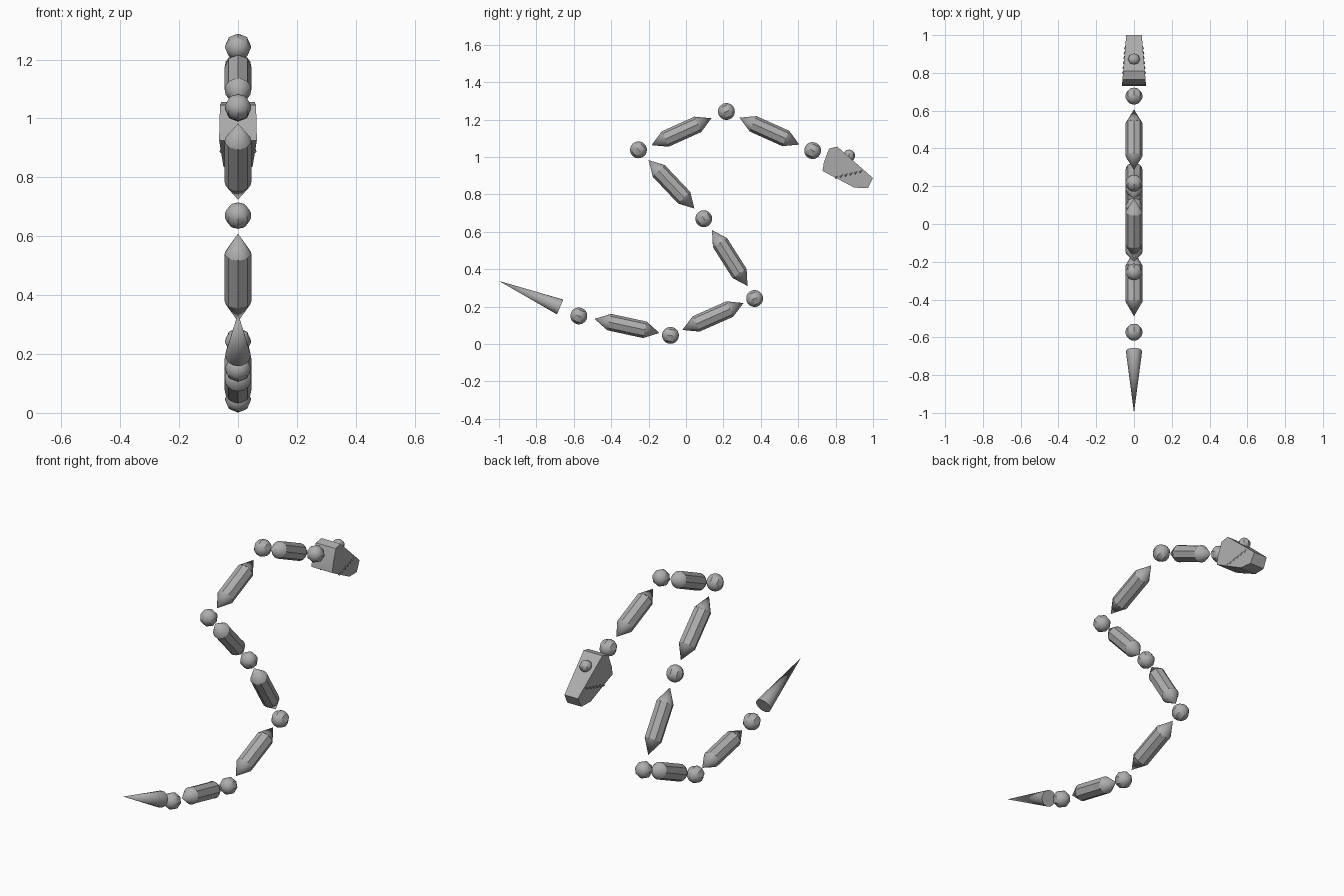
import bpy, bmesh, math
from mathutils import Matrix, Vector

if "Cube" in bpy.data.objects:
    bpy.data.objects.remove(bpy.data.objects["Cube"])

grey = bpy.data.materials.new("grey")
grey.diffuse_color = (0.42, 0.42, 0.42, 1)
grey.use_nodes = True
grey.node_tree.nodes["Principled BSDF"].inputs["Base Color"].default_value = grey.diffuse_color
R = 0.045


def finish(bm, name, matrix=None, angle=40):
    """Turn a bmesh into a named object, smooth below the given angle."""
    if matrix:
        bm.transform(matrix)
    bmesh.ops.recalc_face_normals(bm, faces=bm.faces)
    mesh = bpy.data.meshes.new(name)
    bm.to_mesh(mesh)
    bm.free()
    mesh.materials.append(grey)
    obj = bpy.data.objects.new(name, mesh)
    bpy.context.collection.objects.link(obj)
    bpy.ops.object.select_all(action='DESELECT')
    obj.select_set(True)
    bpy.context.view_layer.objects.active = obj
    bpy.ops.object.shade_smooth_by_angle(angle=math.radians(angle))
    return obj


def along(centre, direction):
    """Place a z-aligned part at (y, z), pointing along a (dy, dz) direction."""
    turn = Matrix.Rotation(math.atan2(-direction[0], direction[1]), 4, 'X')
    return Matrix.Translation((0, centre[0], centre[1])) @ turn


def cone(bm, sides, r1, r2, depth, z):
    bmesh.ops.create_cone(bm, cap_ends=True, segments=sides, radius1=r1, radius2=r2,
                          depth=depth, matrix=Matrix.Translation((0, 0, z)))


def ball(name, centre, direction, radius):
    bm = bmesh.new()
    bmesh.ops.create_uvsphere(bm, u_segments=8, v_segments=12, radius=radius)
    finish(bm, name, along(centre, direction))


# Body segments: eight-sided bar with a pointed cone at each end
segments = [((-0.489, 0.134), (-0.142, 0.059)), ((-0.019, 0.075), (0.307, 0.219)),
            ((0.329, 0.310), (0.139, 0.609)), ((0.045, 0.724), (-0.200, 0.983)),
            ((-0.184, 1.063), (0.136, 1.207)), ((0.286, 1.210), (0.606, 1.066))]
TIP = 0.08
directions = []
for i, (a, b) in enumerate(segments):
    a, b = Vector(a), Vector(b)
    d, bar = b - a, (b - a).length - 2 * TIP
    directions.append(d)
    place = along((a + b) / 2, d)
    bm = bmesh.new()
    cone(bm, 8, R, R, bar, 0)
    finish(bm, f"body_bar_{i + 1}", place)
    bm = bmesh.new()
    cone(bm, 16, R, 0, TIP, bar / 2 + TIP / 2)
    cone(bm, 16, 0, R, TIP, -bar / 2 - TIP / 2)
    finish(bm, f"body_tips_{i + 1}", place)

# Joint balls between the segments
tail_dir = Vector((0.327, -0.139))
joints = [(-0.573, 0.150), (-0.083, 0.046), (0.367, 0.243), (0.095, 0.670),
          (-0.254, 1.038), (0.216, 1.243), (0.677, 1.034)]
for i, (c, d) in enumerate(zip(joints, [tail_dir] + directions)):
    ball(f"joint_ball_{i + 1}", c, d, R)

# Tail: long tapering cone
bm = bmesh.new()
cone(bm, 16, 0, 0.043, tail_dir.length, 0)
finish(bm, "tail", along((-0.8365, 0.2675), tail_dir), 50)

# Head: side profile, narrowing towards the snout
profile = [(0.765, 1.045), (0.809, 1.055), (1.0, 0.887), (0.972, 0.833),
           (0.90, 0.836), (0.73, 0.925), (0.737, 0.97)]


def half_width(y):
    return 0.064 - 0.085 * (y - 0.73)


bm = bmesh.new()
left, right = ([bm.verts.new((s * half_width(y), y, z)) for y, z in profile] for s in (-1, 1))
bm.faces.new(left)
bm.faces.new(right)
for i in range(len(profile)):
    j = (i + 1) % len(profile)
    bm.faces.new((left[i], left[j], right[j], right[i]))
finish(bm, "head", angle=15)

# Teeth: small slanted plates on both cheeks
bm = bmesh.new()
for side in (-1, 1):
    for i in range(6):
        y, z = 0.805 + 0.026 * i, 0.893 + 0.006 * i
        bmesh.ops.create_cone(bm, cap_ends=True, segments=4, radius1=0.006, radius2=0, depth=0.02,
                              matrix=Matrix.Translation((side * half_width(y), y, z))
                              @ Matrix.Rotation(math.radians(-50), 4, 'X'))
finish(bm, "teeth")

# Single eye on top of the head
ball("eye", (0.872, 1.007), (0, 1), 0.032)
